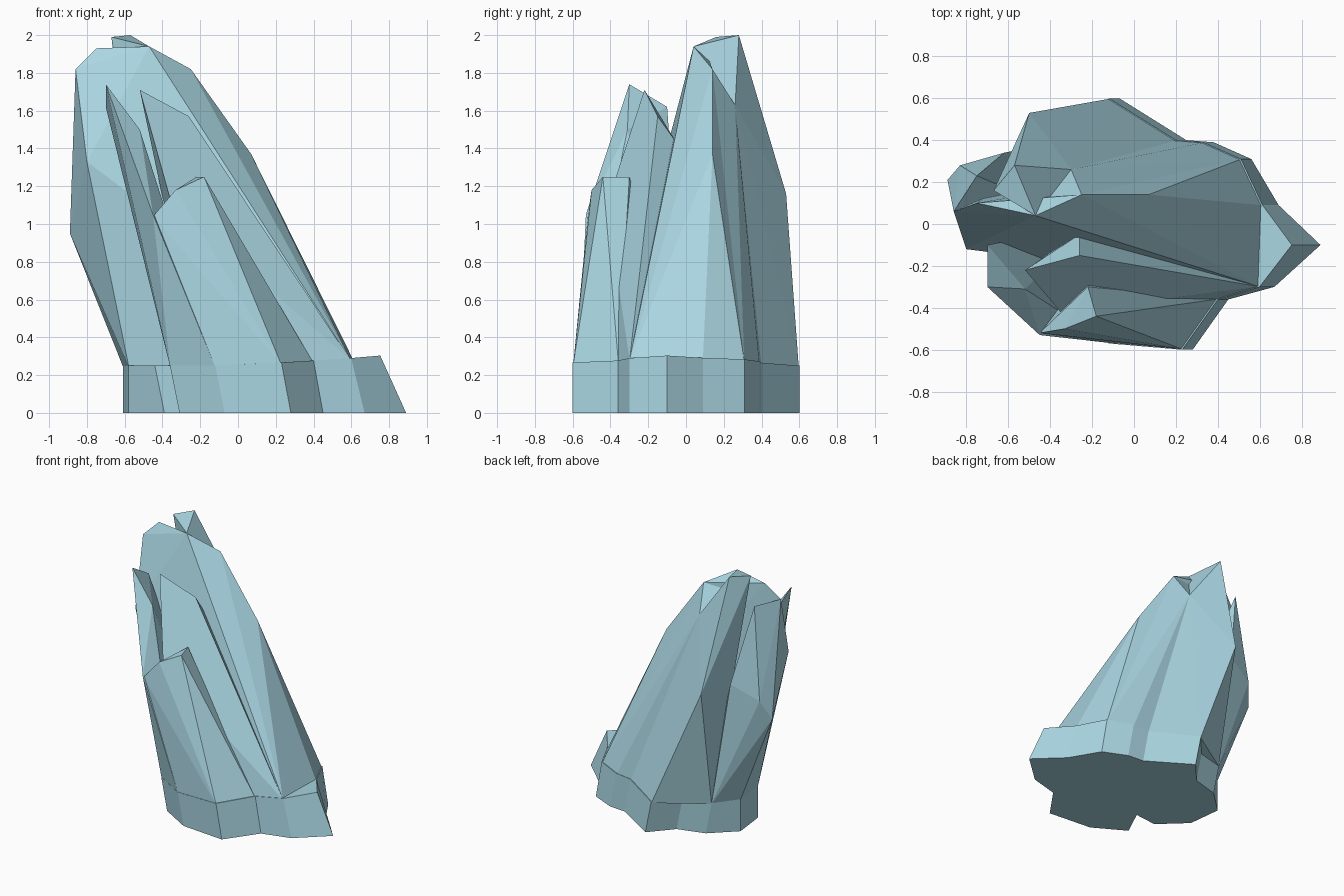
import bpy, bmesh

if "Cube" in bpy.data.objects:
    bpy.data.objects.remove(bpy.data.objects["Cube"])

mat = bpy.data.materials.new("pale_blue_stone")
mat.diffuse_color = (0.40, 0.67, 0.76, 1)
mat.use_nodes = True
mat.node_tree.nodes["Principled BSDF"].inputs["Base Color"].default_value = mat.diffuse_color

# Notched outline of the foot, counterclockwise from the right tip
outline = [(.89, -.1), (.69, .09), (.56, .31), (.38, .39), (.25, .4), (-.07, .6),
           (-.22, .43), (-.43, .37), (-.61, .2), (-.58, -.06), (-.39, -.24),
           (-.21, -.22), (-.31, -.43), (-.07, -.57), (.28, -.6), (.45, -.36), (.67, -.3)]


def lean(x, y):
    """Upper rim of the foot: the sides tilt to the left."""
    shift = .05 + .3 * max(0, x - .6) if x > -.5 else 0
    return x - shift, y, .25 + .06 * max(0, x)


rim = [lean(x, y) for x, y in outline]
roots = [(x * .995, y * .995, z - .01) for x, y, z in rim]


def add_object(name, bm):
    bmesh.ops.recalc_face_normals(bm, faces=bm.faces)
    mesh = bpy.data.meshes.new(name)
    bm.to_mesh(mesh)
    bm.free()
    mesh.materials.append(mat)
    ob = bpy.data.objects.new(name, mesh)
    bpy.context.collection.objects.link(ob)
    return ob


def foot():
    bm = bmesh.new()
    low = [bm.verts.new((x, y, 0)) for x, y in outline]
    top = [bm.verts.new(p) for p in rim]
    for i in range(len(low)):
        bm.faces.new((low[i - 1], low[i], top[i], top[i - 1]))
    caps = [bm.faces.new(low[::-1]), bm.faces.new(top)]
    bmesh.ops.triangulate(bm, faces=caps)
    return add_object("foot", bm)


def shard(name, bottom, tips):
    """Convex faceted shard growing from part of the rim to its tips."""
    bm = bmesh.new()
    for p in bottom + [(-.2, 0, .2)] + tips:
        bm.verts.new(p)
    bmesh.ops.convex_hull(bm, input=bm.verts)
    loose = [v for v in bm.verts if not v.link_faces]
    bmesh.ops.delete(bm, geom=loose, context="VERTS")
    return add_object(name, bm)


foot()
spine = [(-.25, .14, 1.82), (-.47, .04, 1.94), (-.75, .1, 1.93),
         (-.86, .06, 1.82), (-.8, -.12, 1.33), (.07, .14, 1.37), (.08, -.04, 1.14)]
slab = [(-.3, .26, 1.63), (-.57, .28, 2), (-.67, .16, 1.99), (-.5, .53, 1.16)]
# Shards, from the central spine outwards
shard("spine", roots[1:3] + roots[8:10] + roots[-1:], spine)
shard("back_slab", roots[4:8], slab + spine[1:2])
shard("back_ridge", roots[2:5], spine[:2] + slab[:1])
shard("left_bulge", roots[7:10], [(-.89, .21, .95), (-.83, .28, 1.1), (-.62, .34, 1.2),
                                  (-.75, .23, 1.8)] + spine[3:5])
shard("front_left_blade", roots[12:14], [(-.7, -.3, 1.74), (-.52, -.31, 1.5),
                                         (-.7, -.1, 1.62), (-.45, -.53, 1.05)])
shard("middle_blade", roots[15:], [(-.26, -.15, 1.57), (-.26, -.05, 1.43),
                                   (-.52, -.22, 1.71), (-.35, -.42, 1.1)])
shard("front_step", roots[13:16], [(-.18, -.44, 1.25), (-.22, -.3, 1.25),
                                   (-.33, -.5, 1.18), (-.45, -.52, 1.04)])
